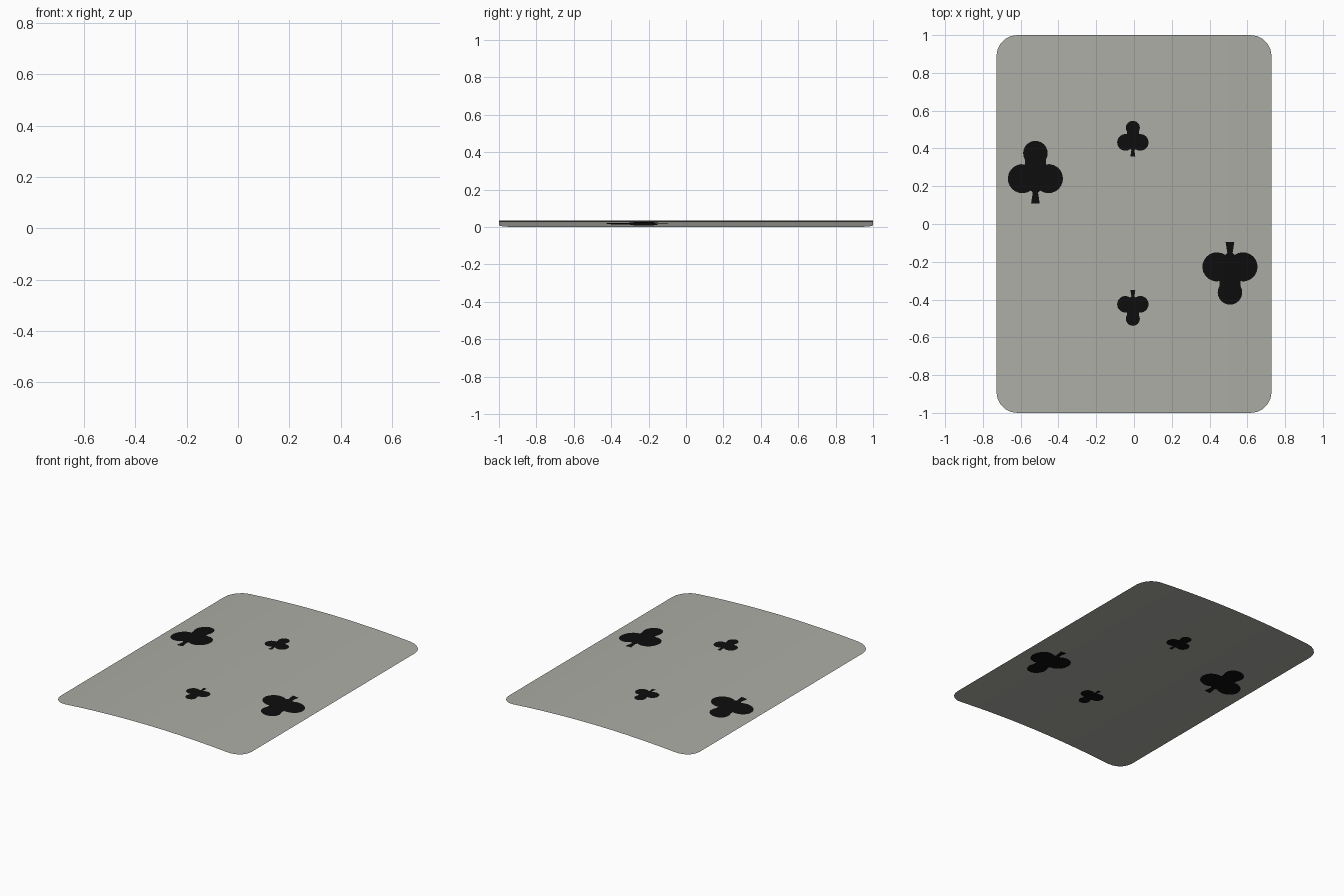
import bpy, bmesh, math

if "Cube" in bpy.data.objects:
    bpy.data.objects.remove(bpy.data.objects["Cube"])

HW, HH, RISE, SEGS = 0.728, 1.0, 0.034, 12   # half width, half length, bow height, strips
CREASES = [-HW + 2 * HW * i / SEGS for i in range(SEGS + 1)]


def material(name, rgb):
    m = bpy.data.materials.new(name)
    m.diffuse_color = (*rgb, 1)
    m.use_nodes = True
    m.node_tree.nodes["Principled BSDF"].inputs["Base Color"].default_value = m.diffuse_color
    return m


CARD = material("warm grey card", (0.42, 0.42, 0.385))
INK = material("black ink", (0.004, 0.004, 0.004))


def bow(x):
    """Height of the bowed sheet, straight between the creases."""
    t = (x + HW) / (2 * HW) * SEGS
    i = min(max(int(t), 0), SEGS - 1)
    z = [RISE * (1 - (c / HW) ** 2) for c in CREASES[i:i + 2]]
    return z[0] + (z[1] - z[0]) * (t - i)


def arc(cx, cy, r, start, end, n):
    return [(cx + r * math.cos(math.radians(start + (end - start) * i / n)),
             cy + r * math.sin(math.radians(start + (end - start) * i / n)))
            for i in range(n + 1)]


def bowed_sheet(name, outline, mat, offsets=(0,)):
    """Flat outline cut along the creases and bent to the bow, one layer per offset."""
    bm = bmesh.new()
    for off in offsets:
        part = bmesh.new()
        f = part.faces.new([part.verts.new((x, y, 0)) for x, y in outline])
        f.normal_update()
        if (f.normal.z < 0) != (off < 0):
            f.normal_flip()
        if mat is INK:
            bmesh.ops.triangulate(part, faces=part.faces[:])
        for c in CREASES[1:-1]:
            bmesh.ops.bisect_plane(part, geom=part.verts[:] + part.edges[:] + part.faces[:],
                                   dist=1e-5, plane_co=(c, 0, 0), plane_no=(1, 0, 0))
        for v in part.verts:
            v.co.z = bow(v.co.x) + off
        tmp = bpy.data.meshes.new("layer")
        part.to_mesh(tmp)
        part.free()
        bm.from_mesh(tmp)
        bpy.data.meshes.remove(tmp)
    for f in bm.faces:
        f.smooth = True
    me = bpy.data.meshes.new(name)
    bm.to_mesh(me)
    bm.free()
    me.materials.append(mat)
    ob = bpy.data.objects.new(name, me)
    bpy.context.collection.objects.link(ob)


# card: rounded rectangle
R = 0.11
corners = [(1, 1, 0), (-1, 1, 90), (-1, -1, 180), (1, -1, 270)]
card = []
for sx, sy, a in corners:
    card += arc(sx * (HW - R), sy * (HH - R), R, a, a + 90, 5)
bowed_sheet("card_sheet", card, CARD)

# club outline about its middle: right half, then mirrored
half = (arc(0, 0.100, 0.065, 90, -30, 8) + arc(0.069, -0.035, 0.077, 100, -125, 14)
        + [(0.014, -0.108), (0.023, -0.167)])
club = half + [(-x, y) for x, y in reversed(half[1:])]

# clubs: name, x, y, scale (negative turns it upside down)
for name, px, py, s in [("upper_corner_club", -0.522, 0.275, 1),
                        ("lower_corner_club", 0.508, -0.262, -1),
                        ("upper_centre_club", -0.006, 0.452, 0.57),
                        ("lower_centre_club", -0.006, -0.445, -0.57)]:
    bowed_sheet(name, [(px + s * x, py + s * y) for x, y in club], INK, (0.0015, -0.0015))
